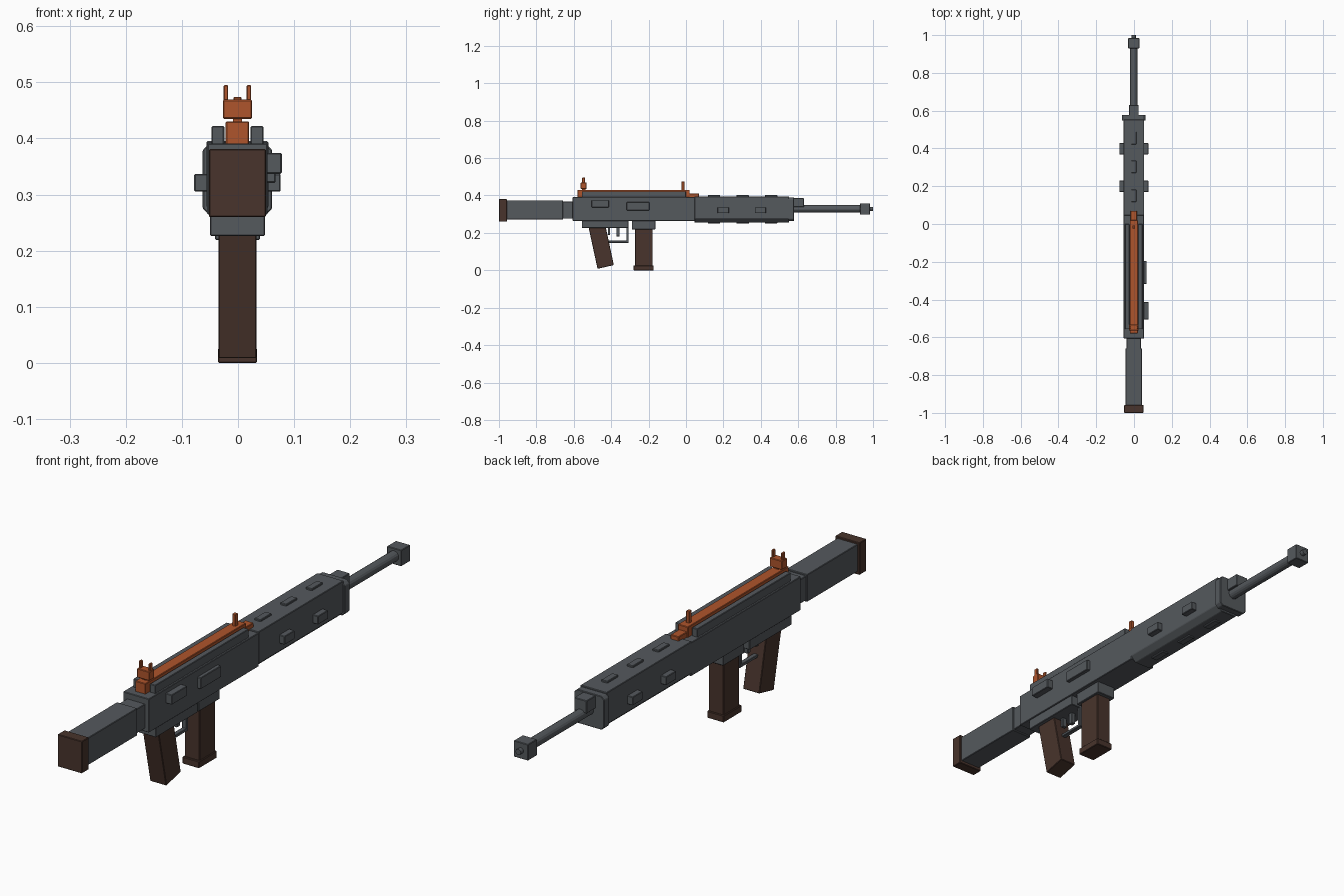
import bpy, bmesh, math

if "Cube" in bpy.data.objects:
    bpy.data.objects.remove(bpy.data.objects["Cube"])


def material(name, rgb):
    m = bpy.data.materials.new(name)
    m.diffuse_color = (*rgb, 1)
    m.use_nodes = True
    m.node_tree.nodes["Principled BSDF"].inputs["Base Color"].default_value = m.diffuse_color
    return m


GREY = material("gunmetal", (0.09, 0.10, 0.11))
ORANGE = material("orange", (0.43, 0.09, 0.025))
BROWN = material("brown", (0.065, 0.034, 0.025))
CX = -0.001  # centre line of the body


def finish(bm, name, mat, bevel=0.0):
    bmesh.ops.recalc_face_normals(bm, faces=bm.faces)
    mesh = bpy.data.meshes.new(name)
    bm.to_mesh(mesh)
    bm.free()
    mesh.materials.append(mat)
    ob = bpy.data.objects.new(name, mesh)
    bpy.context.collection.objects.link(ob)
    if bevel:
        mod = ob.modifiers.new("edge", "BEVEL")
        mod.width = bevel
        mod.segments = 1
    return ob


def prism(name, pts, axis, a, b, mat, bevel=0.002):
    """Extrude a 2D profile: (y, z) along x, or (x, z) along y."""
    def place(p, d):
        return (d, p[0], p[1]) if axis == "x" else (p[0], d, p[1])
    bm = bmesh.new()
    lo = [bm.verts.new(place(p, a)) for p in pts]
    hi = [bm.verts.new(place(p, b)) for p in pts]
    bm.faces.new(lo)
    bm.faces.new(hi)
    for i in range(len(pts)):
        j = (i + 1) % len(pts)
        bm.faces.new((lo[i], lo[j], hi[j], hi[i]))
    return finish(bm, name, mat, bevel)


def box(name, x, y, z, mat=GREY, bevel=0.002):
    return prism(name, [(y[0], z[0]), (y[1], z[0]), (y[1], z[1]), (y[0], z[1])],
                 "x", x[0], x[1], mat, bevel)


def mid(w):
    return (CX - w, CX + w)


def tube(name, r, y0, y1, z, sides=16):
    pts = [(CX + r * math.cos(2 * math.pi * i / sides),
            z + r * math.sin(2 * math.pi * i / sides)) for i in range(sides)]
    return prism(name, pts, "y", y0, y1, GREY, 0)


# Stock
box("butt_plate", mid(0.051), (-1.0, -0.958), (0.26, 0.381), BROWN)
box("stock", mid(0.043), (-0.96, -0.658), (0.271, 0.374))
box("stock_collar", mid(0.038), (-0.66, -0.6), (0.276, 0.368))

# Receiver and its side details
box("receiver", mid(0.054), (-0.606, 0.048), (0.264, 0.391))
box("charging_handle", (0.045, 0.078), (-0.505, -0.413), (0.337, 0.374))
box("ejection_port", (0.045, 0.067), (-0.317, -0.195), (0.321, 0.364))

# Top rails
for side, s in (("left", -1), ("right", 1)):
    xs = sorted((CX + s * 0.0235, CX + s * 0.0465))
    box(f"side_rail_{side}", xs, (-0.557, 0.0), (0.385, 0.422))
box("top_rail", mid(0.021), (-0.58, 0.02), (0.385, 0.43), ORANGE)
box("rail_nose", mid(0.017), (0.015, 0.07), (0.387, 0.411), ORANGE)

# Sights
box("front_post", mid(0.007), (-0.024, -0.008), (0.425, 0.474), ORANGE, 0.0015)
box("rear_sight_neck", mid(0.008), (-0.556, -0.538), (0.428, 0.44), ORANGE, 0)
box("rear_sight", mid(0.026), (-0.563, -0.532), (0.435, 0.469), ORANGE)
for side, s in (("left", -1), ("right", 1)):
    xs = sorted((CX + s * 0.0165, CX + s * 0.0245))
    box(f"rear_sight_ear_{side}", xs, (-0.555, -0.54), (0.465, 0.495), ORANGE, 0.0015)

# Handguard with lower chamfers
hw = 0.055
prism("handguard", [(CX - hw, 0.277), (CX - hw + 0.022, 0.256), (CX + hw - 0.022, 0.256),
                    (CX + hw, 0.277), (CX + hw, 0.395), (CX - hw, 0.395)],
      "y", 0.045, 0.552, GREY)
for i, y in enumerate((0.15, 0.303, 0.455)):
    box(f"top_vent_{i}", mid(0.013), (y - 0.033, y + 0.033), (0.385, 0.402))
    box(f"bottom_vent_{i}", mid(0.013), (y - 0.033, y + 0.033), (0.25, 0.265))
for i, y in enumerate((0.199, 0.398)):
    for side, s in (("left", -1), ("right", 1)):
        xs = sorted((CX + s * 0.05, CX + s * 0.077))
        box(f"{side}_vent_{i}", xs, (y - 0.03, y + 0.03), (0.305, 0.337))

# Handguard cap
cw, c = 0.062, 0.011
prism("handguard_cap", [(CX - cw, 0.275), (CX - cw + c, 0.264), (CX + cw - c, 0.264),
                        (CX + cw, 0.275), (CX + cw, 0.379), (CX + cw - c, 0.39),
                        (CX - cw + c, 0.39), (CX - cw, 0.379)], "y", 0.547, 0.578, GREY)

# Barrel and muzzle
box("gas_block", mid(0.026), (0.57, 0.63), (0.338, 0.386))
tube("barrel", 0.0195, 0.55, 0.94, 0.329)
box("muzzle_block", mid(0.03), (0.93, 0.984), (0.297, 0.358))
tube("muzzle_tip", 0.011, 0.97, 1.0, 0.328)

# Grip, trigger and guard
box("grip_mount", mid(0.049), (-0.557, -0.307), (0.226, 0.268))
prism("pistol_grip", [(-0.522, 0.235), (-0.43, 0.235), (-0.386, 0.028), (-0.473, 0.008)],
      "x", CX - 0.034, CX + 0.034, BROWN)
box("trigger", mid(0.008), (-0.372, -0.355), (0.182, 0.23), GREY, 0.0015)
box("guard_bottom", mid(0.009), (-0.42, -0.307), (0.147, 0.158), GREY, 0.0015)
box("guard_front", mid(0.009), (-0.319, -0.307), (0.147, 0.23), GREY, 0.0015)
box("guard_rear", mid(0.009), (-0.418, -0.406), (0.19, 0.23), GREY, 0.0015)

# Magazine
box("magazine_well", mid(0.04), (-0.29, -0.163), (0.219, 0.268))
box("magazine", mid(0.031), (-0.272, -0.178), (0.015, 0.225), BROWN)
box("magazine_base", mid(0.035), (-0.28, -0.173), (0.0, 0.026), BROWN)
